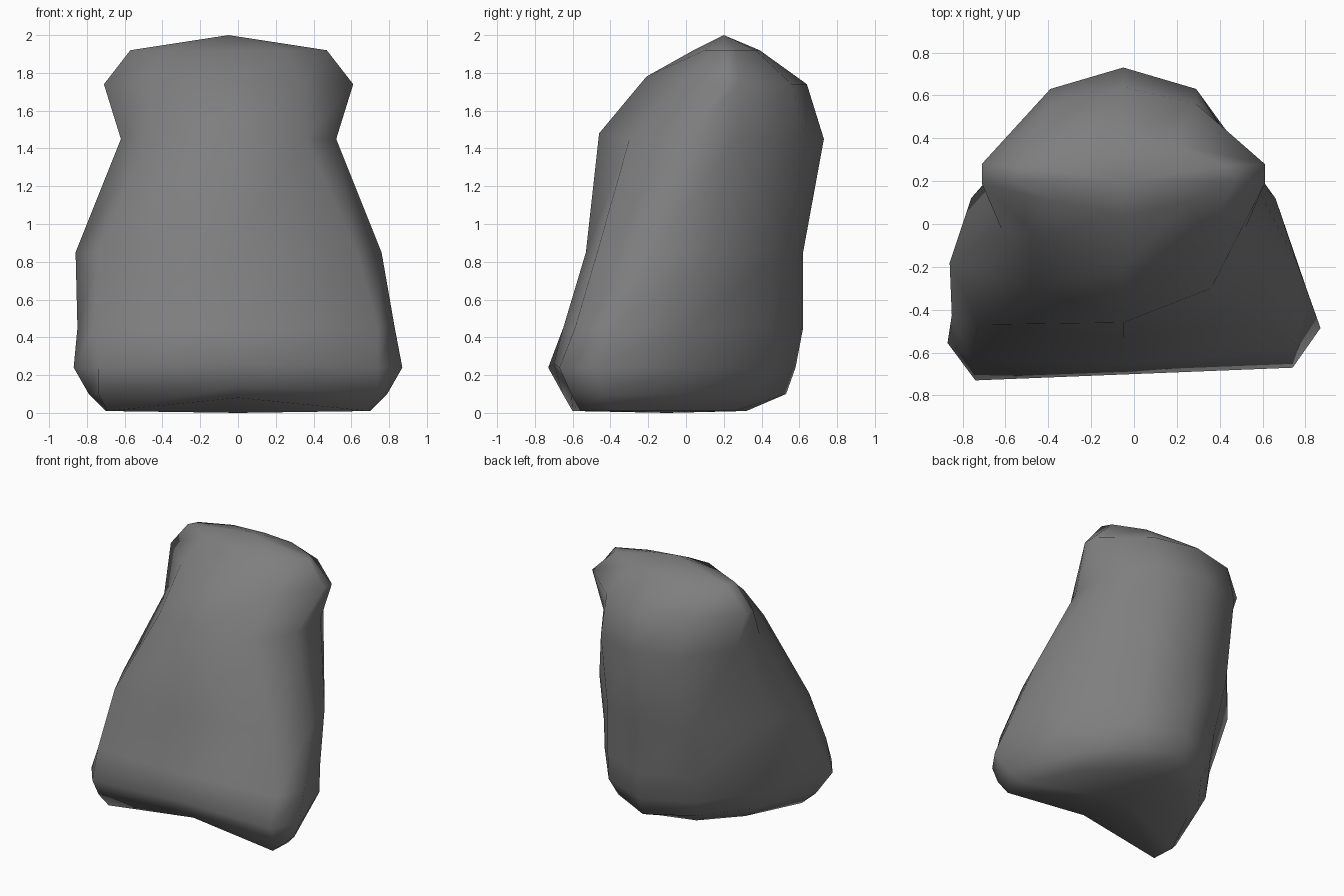
import bpy
import bmesh

# Remove the default cube only
cube = bpy.data.objects.get("Cube")
if cube:
    bpy.data.objects.remove(cube, do_unlink=True)

# Stone material
stone = bpy.data.materials.new("grey stone")
stone.use_nodes = True
colour = (0.21, 0.21, 0.21, 1.0)
stone.diffuse_color = colour
shader = next(n for n in stone.node_tree.nodes if n.type == "BSDF_PRINCIPLED")
shader.inputs["Base Color"].default_value = colour
shader.inputs["Roughness"].default_value = 0.9

# Half sections of the boulder: height, sideways shift, front lift, skew,
# then points from the front middle round one side to the back middle
sections = [
    (0.01, 0.0, 0.07, 0.03, [(0, -.55), (.69, -.58), (.7, -.4), (.5, 0), (.26, .25), (0, .32)]),
    (0.1, 0.0, 0.04, 0.03, [(0, -.61), (.74, -.63), (.79, -.46), (.6, 0), (.33, .35), (0, .53)]),
    (0.24, 0.0, 0.02, 0.04, [(0, -.7), (.74, -.7), (.87, -.52), (.68, 0), (.36, .42), (0, .58)]),
    (0.45, -0.01, 0.0, 0.03, [(0, -.65), (.75, -.61), (.84, -.4), (.7, 0), (.36, .45), (0, .62)]),
    (0.85, -0.05, 0.0, 0.0, [(0, -.53), (.68, -.47), (.81, -.18), (.71, .12), (.36, .52), (0, .62)]),
    (1.45, -0.05, 0.03, 0.0, [(0, -.46), (.41, -.3), (.57, -.02), (.57, .27), (.34, .63), (0, .73)]),
    (1.74, -0.05, 0.04, 0.0, [(0, -.21), (.4, -.06), (.66, .19), (.66, .28), (.34, .56), (0, .64)]),
    (1.92, -0.05, 0.0, 0.0, [(0, .04), (.3, .1), (.52, .2), (.48, .27), (.25, .37), (0, .39)]),
]

bm = bmesh.new()


def add_ring(height, shift, lift, skew, half):
    """Mirror a half section into a closed ring of vertices."""
    outline = half + [(-x, y) for x, y in reversed(half[1:-1])]
    ring = []
    for index, (x, y) in enumerate(outline):
        z = height + (lift if index == 0 else 0)
        ring.append(bm.verts.new((x + shift, y + skew * x, z)))
    return ring


# Skin the sections into one closed boulder
rings = [add_ring(*section) for section in sections]
count = len(rings[0])
for lower, upper in zip(rings, rings[1:]):
    for i in range(count):
        j = (i + 1) % count
        bm.faces.new((lower[i], lower[j], upper[j], upper[i]))

# Peak and underside
peak = bm.verts.new((-0.05, 0.2, 2.0))
base = bm.verts.new((0, -0.1, 0.0))
for i in range(count):
    j = (i + 1) % count
    bm.faces.new((rings[-1][i], rings[-1][j], peak))
    bm.faces.new((rings[0][j], rings[0][i], base))

bmesh.ops.recalc_face_normals(bm, faces=bm.faces)
for face in bm.faces:
    face.smooth = True
mesh = bpy.data.meshes.new("boulder")
bm.to_mesh(mesh)
bm.free()
mesh.materials.append(stone)
boulder = bpy.data.objects.new("boulder", mesh)
bpy.context.collection.objects.link(boulder)
